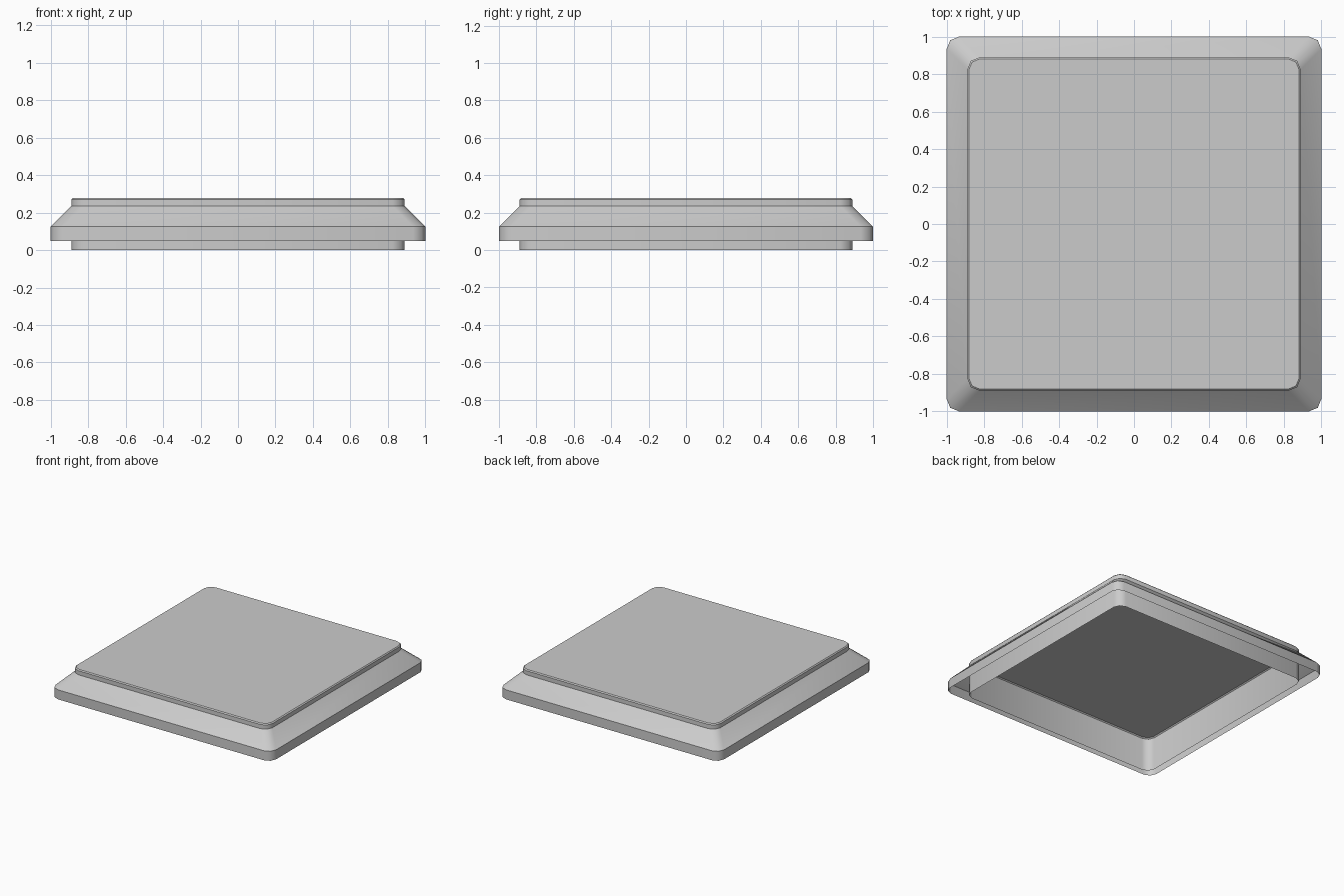
import bpy, bmesh
from math import cos, sin, pi

if "Cube" in bpy.data.objects:
    bpy.data.objects.remove(bpy.data.objects["Cube"])


def rounded_square(half, radius, segs=2):
    """Corner-rounded square outline, counter-clockwise."""
    pts = []
    c = half - radius
    for k, (sx, sy) in enumerate([(1, 1), (-1, 1), (-1, -1), (1, -1)]):
        for i in range(segs + 1):
            a = (k + i / segs) * pi / 2
            pts.append((sx * c + radius * cos(a), sy * c + radius * sin(a)))
    return pts


def lofted_shell(name, profile, capped=False):
    """Sweep a (half width, corner radius, z) profile around a rounded square."""
    bm = bmesh.new()
    rings = [[bm.verts.new((x, y, z)) for x, y in rounded_square(h, r)]
             for h, r, z in profile]
    for low, high in zip(rings, rings[1:]):
        n = len(low)
        for i in range(n):
            j = (i + 1) % n
            bm.faces.new((low[i], low[j], high[j], high[i]))
    if capped:
        bm.faces.new(rings[-1])
    mesh = bpy.data.meshes.new(name)
    bm.to_mesh(mesh)
    bm.free()
    obj = bpy.data.objects.new(name, mesh)
    bpy.context.collection.objects.link(obj)
    bpy.context.view_layer.objects.active = obj
    bpy.ops.object.select_all(action='DESELECT')
    obj.select_set(True)
    bpy.ops.object.shade_smooth_by_angle(angle=pi / 3.9)
    # keep the straight panels crisp where the profile turns
    for e in mesh.edges:
        a, b = (mesh.vertices[v].co for v in e.vertices)
        if abs(a.z - b.z) < 1e-5:
            e.use_edge_sharp = True
    return obj


# Inner tray: open underneath, closed on top with a tiny edge bevel
lofted_shell("lid_inner_tray", [(0.89, 0.065, 0.0), (0.89, 0.065, 0.235),
                                (0.89, 0.065, 0.269), (0.882, 0.06, 0.277)], capped=True)

# Overhanging skirt: vertical rim and sloped shoulder, hollow below
lofted_shell("lid_skirt", [(1.0, 0.065, 0.047), (1.0, 0.065, 0.125),
                           (0.89, 0.065, 0.235)])
